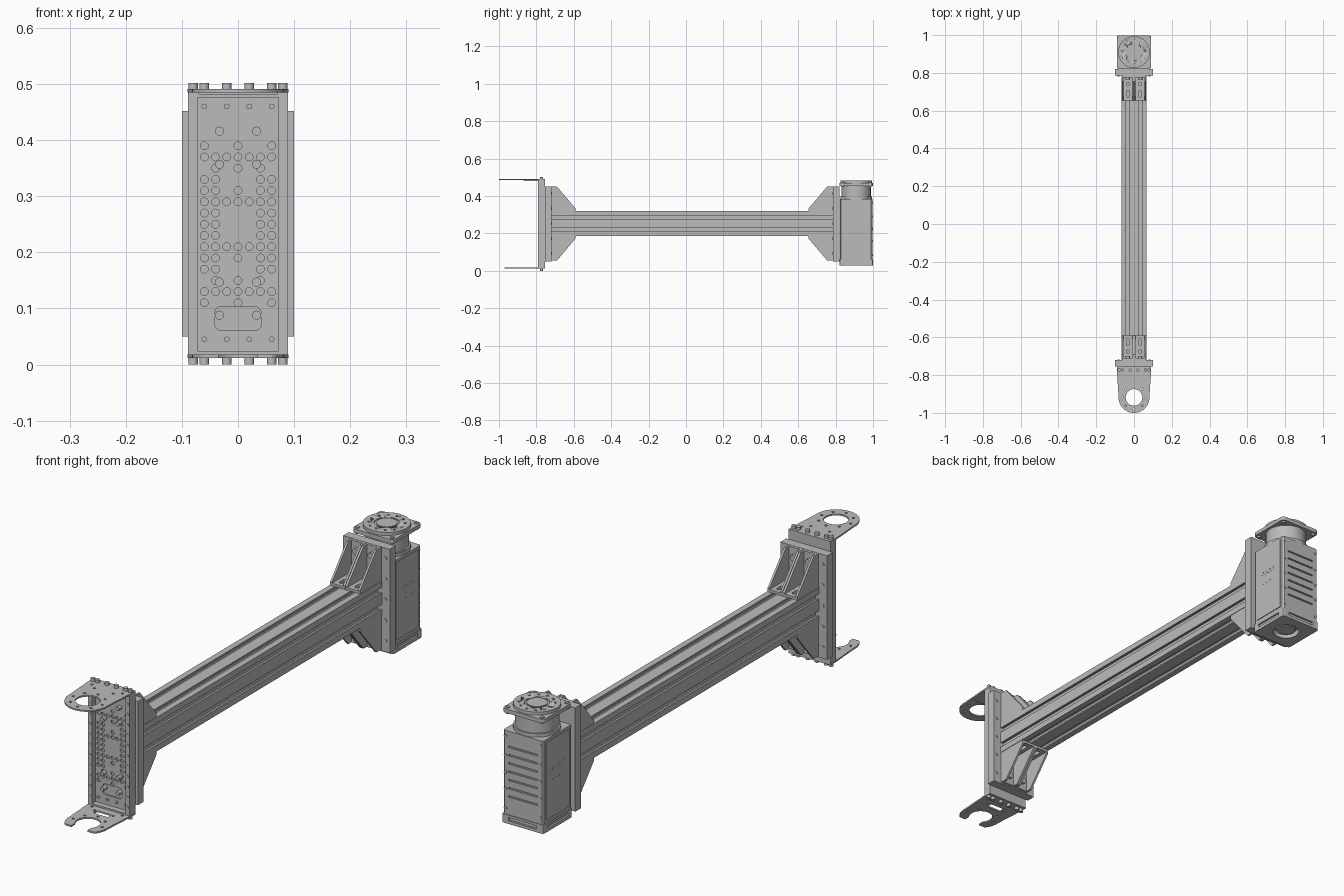
import bpy, bmesh
from math import sin, cos, pi, radians
from mathutils import Matrix, Vector

old = bpy.data.objects.get("Cube")
if old:
    bpy.data.objects.remove(old)

grey = bpy.data.materials.new("machined grey")
grey.use_nodes = True
tone = (0.5, 0.5, 0.5, 1)
grey.diffuse_color = tone
grey.node_tree.nodes["Principled BSDF"].inputs["Base Color"].default_value = tone

ROT = {"X": Matrix.Rotation(pi / 2, 4, "Y"), "Y": Matrix.Rotation(pi / 2, 4, "X"), "Z": Matrix()}


def finish(name, bm, smooth=False):
    bmesh.ops.recalc_face_normals(bm, faces=bm.faces)
    mesh = bpy.data.meshes.new(name)
    bm.to_mesh(mesh)
    bm.free()
    mesh.materials.append(grey)
    obj = bpy.data.objects.new(name, mesh)
    bpy.context.collection.objects.link(obj)
    if smooth:
        activate(obj)
        bpy.ops.object.shade_smooth_by_angle(angle=radians(35))
    return obj


def activate(obj):
    bpy.ops.object.select_all(action="DESELECT")
    obj.select_set(True)
    bpy.context.view_layer.objects.active = obj


def boxes(name, spans):
    bm = bmesh.new()
    for x, y, z in spans:
        mid = [(s[0] + s[1]) / 2 for s in (x, y, z)]
        size = [s[1] - s[0] for s in (x, y, z)]
        bmesh.ops.create_cube(bm, size=1, matrix=Matrix.Translation(mid) @ Matrix.Diagonal((*size, 1)))
    return finish(name, bm)


def discs(name, centres, r, depth, axis, sides=16):
    bm = bmesh.new()
    for c in centres:
        bmesh.ops.create_cone(bm, cap_ends=True, segments=sides, radius1=r, radius2=r, depth=depth,
                              matrix=Matrix.Translation(c) @ ROT[axis])
    return finish(name, bm, True)


def prism(name, pts, axis, a, b):
    place = {"X": lambda u, v: (a, u, v), "Y": lambda u, v: (u, a, v), "Z": lambda u, v: (u, v, a)}[axis]
    bm = bmesh.new()
    face = bm.faces.new([bm.verts.new(place(*p)) for p in pts])
    ext = bmesh.ops.extrude_face_region(bm, geom=[face])
    move = Vector([b - a if k == axis else 0 for k in "XYZ"])
    bmesh.ops.translate(bm, vec=move, verts=[v for v in ext["geom"] if isinstance(v, bmesh.types.BMVert)])
    return finish(name, bm)


def cut(obj, *cutters):
    for c in cutters:
        mod = obj.modifiers.new("cut", "BOOLEAN")
        mod.object, mod.solver = c, "EXACT"
        activate(obj)
        bpy.ops.object.modifier_apply(modifier=mod.name)
        bpy.data.objects.remove(c)


def arc(cx, cy, r, a0, a1, n=28):
    angles = [radians(a0 + (a1 - a0) * i / n) for i in range(n + 1)]
    return [(cx + r * cos(a), cy + r * sin(a)) for a in angles]


def rounded(cx, cy, w, h, r, n=5):
    pts = []
    for i, (sx, sy) in enumerate([(1, 1), (-1, 1), (-1, -1), (1, -1)]):
        pts += arc(cx + sx * (w - r), cy + sy * (h - r), r, 90 * i, 90 * i + 90, n)
    return pts


MID = 0.253

# Slotted beam: two T-slots on every side
H = 0.066
side = [(-H, H)]
for c in (-H / 2, H / 2):
    side += [(c - .01, H), (c - .01, H - .006), (c - .014, H - .006), (c - .014, H - .016),
             (c + .014, H - .016), (c + .014, H - .006), (c + .01, H - .006), (c + .01, H)]
profile = []
for k in range(4):
    for u, v in side:
        for _ in range(k):
            u, v = v, -u
        profile.append((u, v + MID))
prism("slotted_beam", profile, "Y", -0.72, 0.785)

# Mounting plates, corner brackets and their bolts at both beam ends
for end, face, out in (("front", -0.72, 1), ("rear", 0.785, -1)):
    boxes(end + "_mount_plate", [((-.1, .1), sorted((face, face - out * .035)), (.05, .452))])
    discs(end + "_plate_bolts", [(s * .082, face, MID + z * .04) for s in (-1, 1) for z in (-4, -2, 0, 2, 4)],
          .006, .006, "Y", 12)
    for tag, up in (("upper", 1), ("lower", -1)):
        z0 = MID + up * H
        far = MID + up * .198

        def span(a, b):
            return (min(a, b), max(a, b))
        feet, backs = [], []
        for s in (-1, 1):
            x = span(s * .001, s * .064)
            feet.append((x, span(face, face + out * .13), span(z0, z0 + up * .01)))
            backs.append((x, span(face, face + out * .01), span(z0, far)))
            name = f"{end}_{tag}_{'left' if s > 0 else 'right'}"
            for rib, r0 in (("inner", .001), ("outer", .056)):
                prism(f"{name}_{rib}_rib", [(face, z0), (face + out * .13, z0), (face + out * .13, z0 + up * .014),
                      (face + out * .03, far), (face, far)], "X", s * r0, s * (r0 + .008))
        foot = boxes(f"{end}_{tag}_bracket_feet", feet)
        cut(foot, *[prism("slot", rounded(s * .0325, face + out * .095, .008, .018, .0079), "Z", z0 - .02, z0 + .02)
                    for s in (-1, 1)])
        boxes(f"{end}_{tag}_bracket_backs", backs)
        discs(f"{end}_{tag}_bracket_bolts", [(s * .0325, face + out * .014, MID + up * h)
              for s in (-1, 1) for h in (.105, .163)], .012, .016, "Y")
        discs(f"{end}_{tag}_foot_bolts", [(s * .0325, face + out * .045, z0 + up * .013) for s in (-1, 1)],
              .011, .012, "Z")

# Front clamp: perforated web between two side rails
web = boxes("clamp_web", [((-.074, .074), (-.768, -.755), (.012, .488))])
holes = []
for i in range(15):
    z = .11 + i * .02
    k = abs(i - 7)
    xs = {7: (0, .06), 6: (0, .02, .04, .06), 5: (0, .04), 4: (.04, .06), 3: (0, .04, .06),
          2: (0, .02, .04, .06), 1: (.04, .06), 0: (.04, .06)}[k]
    holes += [(s * x, -.77, z) for x in xs for s in ((1, -1) if x else (1,))]
cut(web, discs("hole_cutter", holes, .007, .016, "Y", 12),
    prism("window_cutter", rounded(0, .082, .041, .021, .01), "Y", -.8, -.762))
boxes("clamp_rails", [((.072 * s, .089 * s)[::s], (-.79, -.755), (.012, .488)) for s in (-1, 1)])
discs("rail_screws", [(s * .08, -.79, .05 + i * .04) for s in (-1, 1) for i in range(11)], .005, .004, "Y", 12)
discs("web_bolts", [(s * .033, -.772, z) for s in (-1, 1) for z in (.088, .147, .357, .416)], .008, .026, "Y")
discs("web_edge_screws", [(s * x, -.77, z) for s in (-1, 1) for x in (.02, .06) for z in (.045, .46)],
      .005, .008, "Y", 12)
boxes("clamp_end_lips", [((-.074, .074), (-.79, -.755), z) for z in ((.018, .024), (.476, .485))])
heads = [(s * x, -.773) for s in (-1, 1) for x in (.02, .06, .08)]
discs("clamp_top_bolts", [(x, y, .495) for x, y in heads], .0085, .014, "Z")
discs("clamp_bottom_bolts", [(x, y, .006) for x, y in heads], .0085, .012, "Z")

# Top ring arm and bottom open fork
outline = [(.09, -.755), (.09, -.79)] + arc(0, -.918, .082, 5, -185) + [(-.09, -.79), (-.09, -.755)]
ring = prism("ring_arm", outline, "Z", .485, .491)
pins = [(0 + .062 * cos(radians(a)), -.918 + .062 * sin(radians(a))) for a in range(0, 360, 45)]
extra = [(s * x, y) for s in (-1, 1) for x, y in ((.04, -.82), (.065, -.8))]
cut(ring, discs("bore", [(0, -.918, .488)], .044, .05, "Z", 40),
    discs("pin_holes", [(x, y, .488) for x, y in pins + extra], .005, .05, "Z", 10))
fork = prism("fork_arm", [(x, max(y, -.97)) for x, y in outline], "Z", .012, .018)
cut(fork, prism("notch", [(.034, -1.1)] + arc(0, -.918, .045, -40, 220) + [(-.034, -1.1)], "Z", 0, .04),
    prism("slot", rounded(0, -.828, .032, .012, .008), "Z", 0, .04),
    discs("pin_holes", [(x, y, .015) for x, y in pins[:5] + extra], .005, .05, "Z", 10))
boxes("ring_arm_stiffener", [((-.07, .07), (-.868, -.79), (.481, .485))])

# Actuator housing
CY = 0.91
body = prism("actuator_body", rounded(0, CY, .086, .086, .006, 1), "Z", .062, .385)
grooves = [((-.062, .062), (.991, 1.01), (.13 + i * .032, .136 + i * .032)) for i in range(7)]
cut(body, boxes("groove_cutter", grooves))
for s, tag in ((1, "left"), (-1, "right")):
    boxes(tag + "_cover", [((s * .08, s * .089)[::s], (CY - .07, CY + .07), (.075, .375))])
    discs(tag + "_cover_vents", [(s * .089, CY - .03 + (i % 4) * .02, .22 + (i // 4) * .05) for i in range(8)],
          .003, .002, "X", 8)
    boxes(tag + "_cover_mark", [((s * .088, s * .0895)[::s], (CY - .035, CY + .035), (.257, .261))])
discs("housing_screws", [(s * .075, .996, z) for s in (-1, 1) for z in (.085, .16, .225, .29, .365)],
      .006, .006, "Y", 12)

# Base cap with side slots and round opening
base = prism("base_cap", rounded(0, CY, .089, .089, .008, 2), "Z", .028, .062)
cut(base, discs("bore", [(0, CY, .03)], .05, .04, "Z", 40),
    boxes("slot_y", [((-.06, .06), (.992, 1.02), (.04, .053))]),
    boxes("slot_x", [((s * .082, s * .11)[::s], (CY - .06, CY + .06), (.04, .053)) for s in (-1, 1)]))
discs("base_ring", [(0, CY, .042)], .036, .016, "Z", 40)

# Neck, flange and output hub
discs("neck", [(0, CY, .42)], .078, .08, "Z", 48)
discs("neck_collar", [(0, CY, .39)], .084, .016, "Z", 48)
prism("flange", rounded(0, CY, .089, .089, .016), "Z", .455, .47)
discs("flange_screws", [(sx * .074, CY + sy * .074, .461) for sx in (-1, 1) for sy in (-1, 1)], .008, .026, "Z", 12)
hub = discs("output_hub", [(0, CY, .474)], .084, .016, "Z", 48)
cut(hub, discs("bore", [(0, CY, .484)], .044, .012, "Z", 40),
    discs("hub_holes", [(.064 * cos(i * pi / 6), CY + .064 * sin(i * pi / 6), .482) for i in range(12)],
          .005, .012, "Z", 10))
discs("hub_centre", [(0, CY, .479)], .037, .006, "Z", 40)
